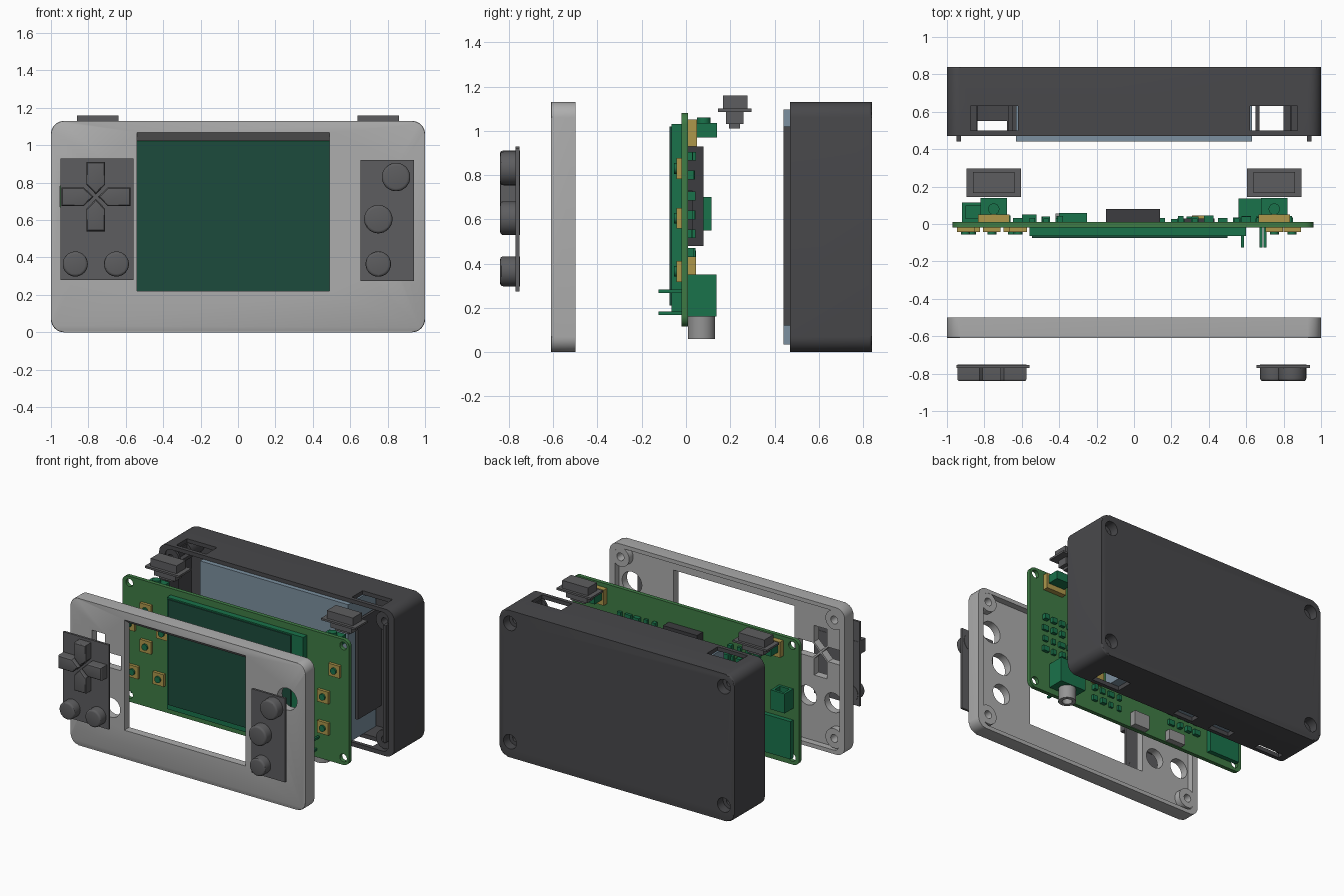
import bpy, bmesh, math, random
from mathutils import Matrix

if "Cube" in bpy.data.objects:
    bpy.data.objects.remove(bpy.data.objects["Cube"])

random.seed(4)


def mat(name, r, g, b):
    m = bpy.data.materials.new(name)
    m.diffuse_color = (r, g, b, 1)
    m.use_nodes = True
    m.node_tree.nodes["Principled BSDF"].inputs["Base Color"].default_value = m.diffuse_color
    return m


LIGHT = mat("light_grey", .42, .42, .42)
DARK = mat("dark_shell", .065, .065, .07)
BUTTON = mat("button_grey", .11, .11, .115)
GREEN = mat("part_green", .01, .17, .07)
BOARD = mat("board_green", .05, .2, .06)
GOLD = mat("brass", .42, .31, .07)
SCREEN = mat("screen_dark_green", .012, .07, .045)
BLACK = mat("chip_black", .045, .045, .05)
STEEL = mat("steel", .3, .3, .3)
BLUE = mat("battery_blue", .2, .28, .35)


def make(name, bm, material=None):
    bmesh.ops.recalc_face_normals(bm, faces=bm.faces)
    me = bpy.data.meshes.new(name)
    bm.to_mesh(me)
    bm.free()
    ob = bpy.data.objects.new(name, me)
    bpy.context.collection.objects.link(ob)
    if material:
        me.materials.append(material)
    return ob


def prism(name, pts, y0, y1, material=None, bevel=0, end=None, segs=3):
    """Extrude an xz outline from y0 to y1, optionally rounding the edge loop at y = end."""
    bm = bmesh.new()
    a = [bm.verts.new((x, y0, z)) for x, z in pts]
    b = [bm.verts.new((x, y1, z)) for x, z in pts]
    bm.faces.new(a)
    bm.faces.new(b[::-1])
    n = len(pts)
    for i in range(n):
        bm.faces.new((a[i], b[i], b[(i + 1) % n], a[(i + 1) % n]))
    if bevel:
        edges = [e for e in bm.edges if all(abs(v.co.y - end) < 1e-5 for v in e.verts)]
        bmesh.ops.bevel(bm, geom=edges, offset=bevel, segments=segs, profile=.5, affect='EDGES')
    return make(name, bm, material)


def box(name, x0, x1, y0, y1, z0, z1, material=None):
    return prism(name, [(x0, z0), (x1, z0), (x1, z1), (x0, z1)], y0, y1, material)


def rounded(x0, x1, z0, z1, r, n=8):
    pts = []
    for k, (cx, cz) in enumerate([(x1 - r, z1 - r), (x0 + r, z1 - r), (x0 + r, z0 + r), (x1 - r, z0 + r)]):
        for i in range(n + 1):
            t = math.pi / 2 * (k + i / n)
            pts.append((cx + r * math.cos(t), cz + r * math.sin(t)))
    return pts


def circle(x, z, r, n=32):
    return [(x + r * math.cos(2 * math.pi * i / n), z + r * math.sin(2 * math.pi * i / n)) for i in range(n)]


def upright(name, x, y, z0, z1, r0, r1, material=None):
    bm = bmesh.new()
    bmesh.ops.create_cone(bm, cap_ends=True, segments=32, radius1=r0, radius2=r1, depth=z1 - z0,
                          matrix=Matrix.Translation((x, y, (z0 + z1) / 2)))
    return make(name, bm, material)


def boolean(ob, tools, op='DIFFERENCE'):
    for t in tools:
        m = ob.modifiers.new("bool", 'BOOLEAN')
        m.operation, m.solver, m.object = op, 'EXACT', t
    bpy.context.view_layer.update()
    ev = ob.evaluated_get(bpy.context.evaluated_depsgraph_get())
    me = bpy.data.meshes.new_from_object(ev)
    ob.modifiers.clear()
    ob.data = me
    for t in tools:
        bpy.data.objects.remove(t)


SCREWS = [(sx * .91, z) for sx in (-1, 1) for z in (.12, 1.03)]
ROUND = [(-.87, .365, .067), (-.65, .365, .067), (.845, .83, .076), (.75, .605, .076), (.75, .365, .068)]
PAD = (-.76, .725)


def arm(k, grow=0):
    """Home-plate outline of one direction key, pointing at the pad centre."""
    w, g = .05 + grow, math.pi / 2 * k
    raw = [(0, .012 - grow * .2), (w, .065), (w, .185 + grow), (-w, .185 + grow), (-w, .065)]
    return [(PAD[0] + x * math.cos(g) - z * math.sin(g), PAD[1] + x * math.sin(g) + z * math.cos(g)) for x, z in raw]


# front panel: shallow tray with corner bosses, window and button holes
panel = prism("front_panel", rounded(-1, 1, 0, 1.13, .07), -.61, -.50, LIGHT, .008, -.61, 2)
boolean(panel, [prism("pocket", rounded(-.955, .955, .03, 1.10, .05), -.55, -.4)])
boolean(panel, [prism("boss", circle(x, z, .075), -.57, -.502) for x, z in SCREWS], 'UNION')
window = prism("window", [(-.54, .22), (.49, .22), (.49, 1.07), (-.54, 1.07)], -.7, -.4)
for v in window.data.vertices:          # sloped upper edge, wider at the front
    if v.co.z > 1:
        v.co.z = 1.02 if v.co.y > -.5 else 1.07
        v.co.y = -.55 + .002 if v.co.y > -.5 else -.612
holes = [window, box("window_rear", -.54, .49, -.56, -.4, .22, 1.02)]
holes += [prism("screw_hole", circle(x, z, .03), -.58, -.4) for x, z in SCREWS]
holes += [prism("round_hole", circle(x, z, r + .008), -.7, -.4) for x, z, r in ROUND]
holes += [prism("pad_hole", arm(k, .006), -.7, -.4) for k in range(4)]
boolean(panel, holes)

# front button mats with their keys
for name, x0, x1, z0, z1 in (("left_button_mat", -.95, -.56, .28, .93), ("right_button_mat", .655, .94, .275, .92)):
    box(name, x0, x1, -.77, -.753, z0, z1, BUTTON)
for k in range(4):
    prism("direction_key", arm(k), -.84, -.75, BUTTON, .012, -.84)
for x, z, r in ROUND:
    prism("round_button", circle(x, z, r), -.84, -.75, BUTTON, .015, -.84)

# circuit board with mounting holes
board = prism("circuit_board", rounded(-.97, .96, .115, 1.08, .05), -.02, .01, BOARD)
boolean(board, [prism("hole", circle(x, z + (.05 if z < .5 else 0), .03), -.1, .1) for x, z in SCREWS])

# display on the front of the board
box("display_module", -.56, .60, -.065, -.02, .17, 1.03, GREEN)
box("display_glass", -.545, .50, -.075, -.06, .21, 1.02, SCREEN)

# tactile switches below each key
spots = [(x, z) for x, z, r in ROUND]
spots += [(PAD[0] + .14 * dx, PAD[1] + .14 * dz) for dx, dz in ((1, 0), (-1, 0), (0, 1), (0, -1))]
for x, z in spots:
    box("switch_base", x - .047, x + .047, -.042, -.02, z - .047, z + .047, GOLD)
    prism("switch_plunger", circle(x, z, .024, 20), -.055, -.04, GREEN)

# shoulder switches and shoulder buttons, mirrored
for s in (-1, 1):
    x = .75 * s
    box("shoulder_switch", x - .07, x + .07, .01, .14, .97, 1.035, GREEN)
    box("switch_bracket", x - .085, x + .085, .01, .05, .93, 1.05, GOLD)
    upright("shoulder_plunger", x, .08, 1.03, 1.06, .03, .03, GREEN)
    box("shoulder_flange", x - .145, x + .145, .145, .297, 1.085, 1.10, BUTTON)
    box("shoulder_cap", x - .11, x + .11, .167, .277, 1.10, 1.16, BUTTON)
    box("shoulder_stem", x - .09, x + .09, .18, .26, 1.03, 1.085, BUTTON)
    box("shoulder_foot", x - .06, x + .06, .195, .245, 1.01, 1.03, BUTTON)

# parts on the back of the board
box("radio_module", -.15, .14, .01, .08, .48, .93, BLACK)
box("headphone_socket", .56, .78, .01, .137, .16, .35, GREEN)
socket = upright("headphone_barrel", .67, .07, .06, .16, .062, .062, STEEL)
boolean(socket, [upright("bore", .67, .07, .0, .14, .035, .035)])
for x, z in ((.58, .18), (.68, .18), (.58, .28), (.70, .28)):
    box("socket_pin", x - .008, x + .008, -.125, -.02, z - .012, z + .004, GREEN)
box("power_connector", -.92, -.80, .01, .115, .55, .70, GREEN)
boolean(bpy.data.objects["power_connector"], [box("slot", -.90, -.82, .03, .095, .62, .8)])
box("card_slot", -.92, -.66, .01, .045, .17, .46, GREEN)
box("usb_socket", -.09, .04, .01, .06, .12, .23, STEEL)
box("slide_switch", -.42, -.28, .01, .055, .12, .20, STEEL)
box("processor", .25, .43, .01, .03, .55, .73, BLACK)
box("regulator", -.40, -.25, .01, .06, .72, .84, GREEN)
box("inductor", .31, .40, .01, .045, .34, .43, GOLD)
box("capacitor", -.60, -.52, .01, .05, .55, .67, GREEN)

# rows of small surface components
for x0, z0, nx, nz in ((-.62, .80, 4, 2), (.25, .80, 5, 2), (.60, .45, 4, 4), (-.55, .28, 4, 2), (.15, .22, 4, 2)):
    for i in range(nx):
        for j in range(nz):
            x, z = x0 + i * .075, z0 + j * .085
            w = random.choice((.015, .02, .026))
            box("small_part", x - w, x + w, .01, random.uniform(.025, .045), z - .02, z + .02, GREEN)

# battery pack sitting in the rear shell
box("battery", -.63, .63, .44, .78, .034, 1.097, BLUE)

# rear shell: hollow case with lips, screw posts and port openings
shell = prism("rear_shell", rounded(-1, 1, 0, 1.13, .07), .47, .84, DARK, .012, .84)
boolean(shell, [prism("cavity", rounded(-.95, .95, .032, 1.10, .05), .4, .79)])
boolean(shell, [prism("post", circle(x, z, .072), .48, .80) for x, z in SCREWS], 'UNION')
cuts = [prism("screw_shaft", circle(x, z, .026), .4, .9) for x, z in SCREWS]
cuts += [prism("screw_recess", circle(x, z, .055), .77, .9) for x, z in SCREWS]
cuts += [box("shoulder_opening", min(s * .62, s * .875), max(s * .62, s * .875), .50, .63, 1.02, 1.3) for s in (-1, 1)]
cuts += [box("port", a, b, .50, c, -.1, .08)
         for a, b, c in ((.56, .80, .63), (-.11, .06, .57), (-.44, -.26, .57), (-.90, -.68, .55))]
boolean(shell, cuts)
for s in (-1, 1):
    box("side_lip", min(s * .925, s * .95), max(s * .925, s * .95), .44, .60, .12, 1.02, DARK)
    box("inner_wall", min(s * .65, s * .67), max(s * .65, s * .67), .50, .80, .2, .96, DARK)

# smooth the curved surfaces, keep edges sharp
bpy.ops.object.select_all(action='SELECT')
bpy.context.view_layer.objects.active = panel
bpy.ops.object.shade_smooth_by_angle(angle=math.radians(30))
